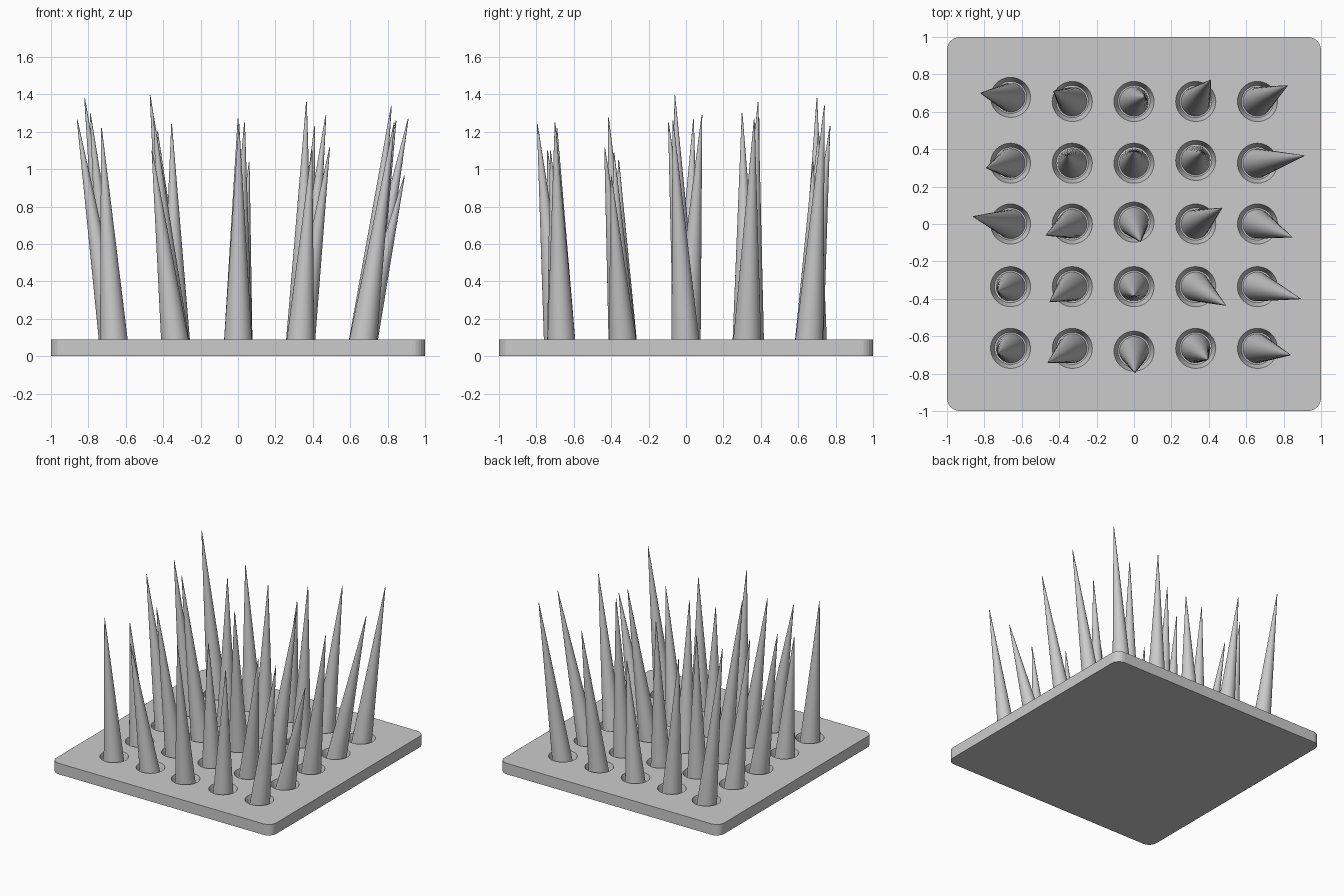
import bpy, bmesh, math
from mathutils import Vector

if "Cube" in bpy.data.objects:
    bpy.data.objects.remove(bpy.data.objects["Cube"])

grey = bpy.data.materials.new("plain grey")
grey.diffuse_color = (0.6, 0.6, 0.6, 1)
grey.use_nodes = True
grey.node_tree.nodes["Principled BSDF"].inputs["Base Color"].default_value = grey.diffuse_color

TOP, FLOOR = 0.09, 0.025
COLS = [-0.66, -0.33, 0.0, 0.33, 0.66]
ROWS = [0.655, 0.325, 0.0, -0.335, -0.665]
# spike tips (x, y, z), one row of the bed at a time from back to front
TIPS = [
    [(-.82, .70, 1.38), (-.43, .71, 1.20), (.06, .68, 1.04), (.41, .77, 1.23), (.82, .74, 1.34)],
    [(-.79, .30, 1.30), (-.355, .37, 1.24), (0, .39, 1.27), (.366, .385, 1.36), (.91, .365, 1.27)],
    [(-.86, .04, 1.265), (-.47, -.06, 1.395), (.035, -.094, 1.25), (.47, .085, 1.29), (.845, -.07, 1.26)],
    [(-.73, -.36, 1.05), (-.45, -.415, 1.275), (0, -.385, 1.09), (.49, -.435, 1.115), (.89, -.40, 0.965)],
    [(-.73, -.69, 1.22), (-.46, -.74, 1.10), (.005, -.795, 1.24), (.395, -.725, 1.10), (.835, -.70, 1.25)],
]
# a few sockets sit slightly off the grid (row, column): y shift
SHIFT = {(0, 0): 0.022, (1, 3): 0.015, (2, 2): 0.01, (4, 2): -0.015}


def make_object(name, bm):
    bmesh.ops.recalc_face_normals(bm, faces=bm.faces)
    mesh = bpy.data.meshes.new(name)
    bm.to_mesh(mesh)
    bm.free()
    mesh.materials.append(grey)
    ob = bpy.data.objects.new(name, mesh)
    bpy.context.collection.objects.link(ob)
    return ob


def tapered(bm, a, ra, b, rb, n=40):
    """Tapered round body between two points with level ends."""
    rings = []
    for c, r in ((a, ra), (b, rb)):
        rings.append([bm.verts.new(Vector(c) + Vector((r * math.cos(t), r * math.sin(t), 0)))
                      for t in (2 * math.pi * i / n for i in range(n))])
    lo, hi = rings
    for i in range(n):
        j = (i + 1) % n
        bm.faces.new((lo[i], lo[j], hi[j], hi[i])).smooth = True
    bm.faces.new(lo[::-1])
    bm.faces.new(hi)


# base plate with rounded corners
bm = bmesh.new()
R = 0.07
outline = []
for k, (sx, sy) in enumerate([(1, 1), (-1, 1), (-1, -1), (1, -1)]):
    for i in range(7):
        t = math.pi / 2 * (k + i / 6)
        outline.append(bm.verts.new((sx * (1 - R) + R * math.cos(t),
                                     sy * (1 - R) + R * math.sin(t), 0)))
face = bm.faces.new(outline)
ext = bmesh.ops.extrude_face_region(bm, geom=[face])
bmesh.ops.translate(bm, vec=(0, 0, TOP),
                    verts=[v for v in ext["geom"] if isinstance(v, bmesh.types.BMVert)])
plate = make_object("base_plate", bm)

# sockets cut into the plate, and a leaning spike in each
cut = bmesh.new()
for r, y0 in enumerate(ROWS):
    for c, x in enumerate(COLS):
        y = y0 + SHIFT.get((r, c), 0)
        tapered(cut, (x, y, FLOOR), 0.086, (x, y, TOP + 0.03), 0.117)
        bm = bmesh.new()
        tapered(bm, (x, y, FLOOR), 0.078, TIPS[r][c], 0.002)
        spike = make_object(f"spike_{r + 1}_{c + 1}", bm)
cutter = make_object("socket_cutter", cut)
cutter.hide_render = True
cutter.hide_set(True)
mod = plate.modifiers.new("sockets", 'BOOLEAN')
mod.operation = 'DIFFERENCE'
mod.solver = 'EXACT'
mod.object = cutter
